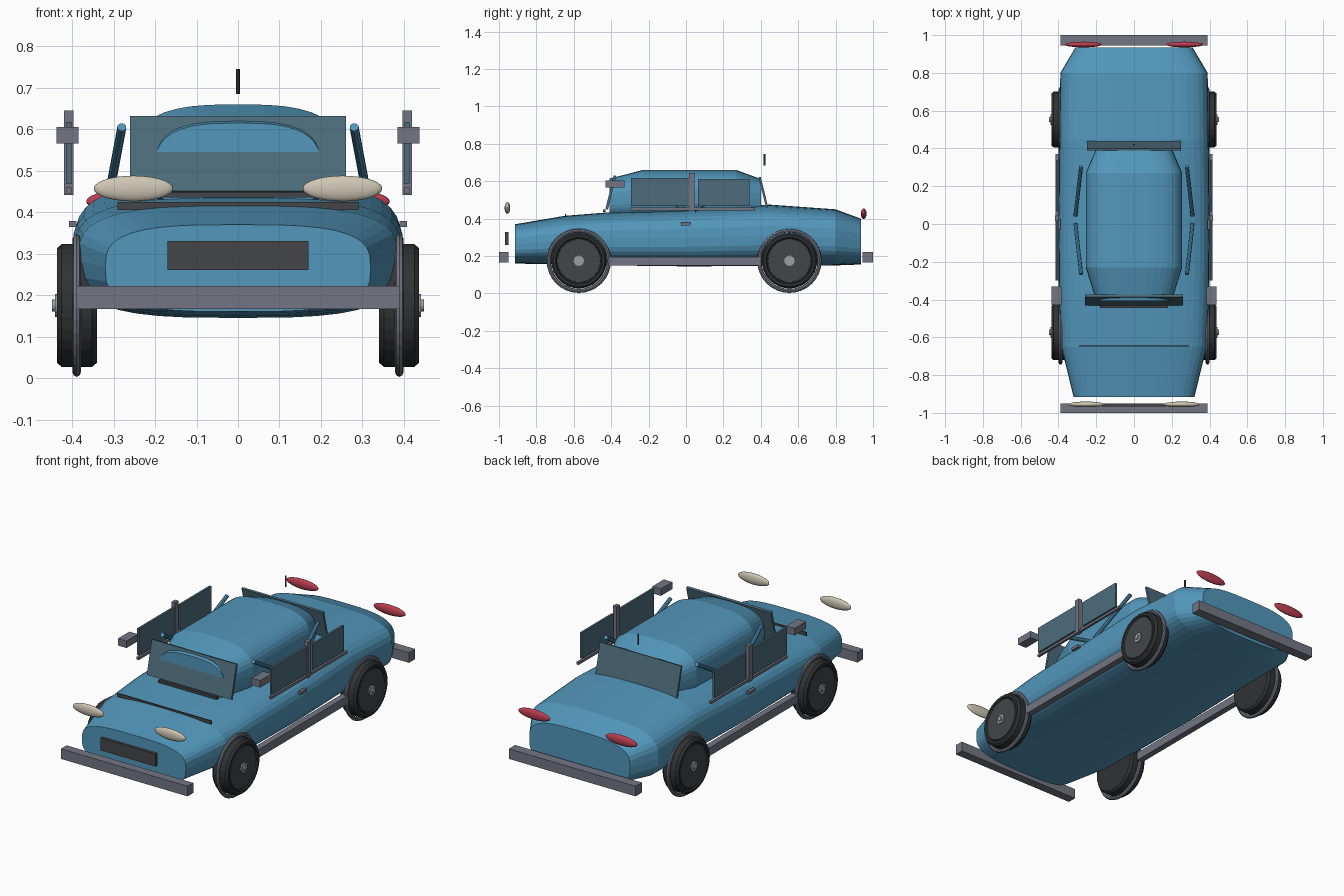
import bpy, bmesh, math
from mathutils import Vector

if "Cube" in bpy.data.objects:
    bpy.data.objects.remove(bpy.data.objects["Cube"])


def mat(name, rgb):
    m = bpy.data.materials.new(name)
    m.diffuse_color = (*rgb, 1)
    m.use_nodes = True
    m.node_tree.nodes["Principled BSDF"].inputs["Base Color"].default_value = m.diffuse_color
    return m


BLUE = mat("blue paint", (0.085, 0.31, 0.50))
GLASS = mat("smoky glass", (0.075, 0.15, 0.20))
METAL = mat("grey metal", (0.17, 0.18, 0.23))
RUBBER = mat("black rubber", (0.030, 0.032, 0.035))
TRIM = mat("dark trim", (0.055, 0.06, 0.065))
HUB = mat("light hub metal", (0.33, 0.35, 0.37))
CREAM = mat("cream lamp", (0.62, 0.57, 0.46))
RED = mat("red lamp", (0.50, 0.05, 0.085))


def finish(name, bm, material):
    bmesh.ops.recalc_face_normals(bm, faces=bm.faces)
    me = bpy.data.meshes.new(name)
    bm.to_mesh(me)
    bm.free()
    me.materials.append(material)
    ob = bpy.data.objects.new(name, me)
    bpy.context.collection.objects.link(ob)
    return ob


def box(name, x, y, z, material, tilt=0):
    """Box from (min, max) ranges, optionally tilted about its own x axis."""
    bm = bmesh.new()
    bmesh.ops.create_cube(bm, size=1)
    bmesh.ops.scale(bm, vec=(x[1] - x[0], y[1] - y[0], z[1] - z[0]), verts=bm.verts)
    ob = finish(name, bm, material)
    ob.location = [(r[0] + r[1]) / 2 for r in (x, y, z)]
    ob.rotation_euler.x = tilt
    return ob


def loft(name, stations, power, material, n=40):
    """Superellipse sections along y: (y, half width, bottom, top)."""
    bm = bmesh.new()
    rings = []
    for y, w, lo, hi in stations:
        ring = []
        for i in range(n):
            a = 2 * math.pi * i / n
            c, s = math.cos(a), math.sin(a)
            px = math.copysign(abs(c) ** (2 / power), c)
            pz = math.copysign(abs(s) ** (2 / power), s)
            ring.append(bm.verts.new((w * px, y, (lo + hi) / 2 + (hi - lo) / 2 * pz)))
        rings.append(ring)
    for a, b in zip(rings, rings[1:]):
        for i in range(n):
            j = (i + 1) % n
            bm.faces.new((a[i], a[j], b[j], b[i]))
    bm.faces.new(rings[0])
    bm.faces.new(rings[-1])
    return finish(name, bm, material)


def lathe_x(name, profile, centre, side, material, n=32, closed=False):
    """Revolve (x, radius) points around an x-parallel axis."""
    bm = bmesh.new()
    rings = [[bm.verts.new((side * x, centre[0] + r * math.cos(2 * math.pi * i / n),
                            centre[1] + r * math.sin(2 * math.pi * i / n)))
              for i in range(n)] for x, r in profile]
    pairs = list(zip(rings, rings[1:]))
    if closed:
        pairs.append((rings[-1], rings[0]))
    else:
        bm.faces.new(rings[0])
        bm.faces.new(rings[-1])
    for a, b in pairs:
        for i in range(n):
            j = (i + 1) % n
            bm.faces.new((a[i], a[j], b[j], b[i]))
    return finish(name, bm, material)


def rod(name, a, b, radius, material):
    a, b = Vector(a), Vector(b)
    bm = bmesh.new()
    bmesh.ops.create_cone(bm, cap_ends=True, segments=10, radius1=radius,
                          radius2=radius, depth=(b - a).length)
    ob = finish(name, bm, material)
    ob.location = (a + b) / 2
    ob.rotation_euler = (b - a).to_track_quat('Z', 'Y').to_euler()
    return ob


def lamp(name, centre, radii, material):
    bm = bmesh.new()
    bmesh.ops.create_uvsphere(bm, u_segments=24, v_segments=14, radius=1)
    bmesh.ops.scale(bm, vec=radii, verts=bm.verts)
    ob = finish(name, bm, material)
    ob.location = centre
    for p in ob.data.polygons:
        p.use_smooth = True


# Body shell and cabin
loft("body", [(-0.915, 0.32, 0.16, 0.37), (-0.65, 0.385, 0.155, 0.415),
              (-0.40, 0.395, 0.15, 0.435), (0.0, 0.40, 0.145, 0.45),
              (0.45, 0.395, 0.147, 0.475), (0.80, 0.39, 0.15, 0.45),
              (0.935, 0.31, 0.155, 0.40)], 3.2, BLUE)
loft("cabin", [(-0.408, 0.20, 0.39, 0.615), (-0.23, 0.255, 0.38, 0.66),
               (0.27, 0.255, 0.38, 0.66), (0.40, 0.20, 0.39, 0.612)], 2.9, BLUE)

# Front and rear screens
box("windscreen", (-0.26, 0.26), (-0.409, -0.395), (0.447, 0.633), GLASS, -0.24)
box("rear_screen", (-0.25, 0.25), (0.408, 0.420), (0.455, 0.625), GLASS, 0.24)
box("cowl_strip", (-0.18, 0.18), (-0.445, -0.43), (0.435, 0.449), TRIM)

# Bumpers, grille, bonnet seam, aerial
box("front_bumper", (-0.39, 0.39), (-1.0, -0.95), (0.166, 0.222), METAL)
box("rear_bumper", (-0.39, 0.39), (0.945, 1.0), (0.166, 0.222), METAL)
box("grille", (-0.17, 0.17), (-0.967, -0.95), (0.26, 0.33), TRIM)
box("bonnet_seam", (-0.29, 0.29), (-0.648, -0.642), (0.405, 0.424), TRIM)
rod("aerial", (0, 0.42, 0.685), (0, 0.42, 0.745), 0.005, TRIM)

for s, side in ((-1, "left"), (1, "right")):
    def span(a, b):
        return tuple(sorted((s * a, s * b)))

    # Lamps
    lamp(side + "_headlamp", (s * 0.252, -0.955, 0.457), (0.096, 0.015, 0.031), CREAM)
    lamp(side + "_tail_lamp", (s * 0.268, 0.95, 0.426), (0.098, 0.015, 0.028), RED)

    # Side windows with centre post, sill strip and mirror
    box(side + "_front_window", span(0.402, 0.414), (-0.295, 0.035), (0.468, 0.617), GLASS)
    box(side + "_rear_window", span(0.402, 0.414), (0.065, 0.34), (0.468, 0.612), GLASS)
    box(side + "_centre_post", span(0.397, 0.419), (0.015, 0.045), (0.442, 0.645), METAL)
    box(side + "_window_strip", span(0.401, 0.415), (-0.30, 0.37), (0.445, 0.459), METAL)
    box(side + "_mirror", span(0.385, 0.438), (-0.43, -0.33), (0.566, 0.605), METAL)

    # Slanted roof posts
    rod(side + "_front_post", (s * 0.31, 0.0, 0.445), (s * 0.28, -0.265, 0.605), 0.011, BLUE)
    rod(side + "_rear_post", (s * 0.31, 0.045, 0.445), (s * 0.28, 0.305, 0.605), 0.011, BLUE)

    # Sill and door handle
    box(side + "_sill", span(0.365, 0.40), (-0.41, 0.40), (0.15, 0.196), METAL)
    box(side + "_door_handle", span(0.39, 0.408), (-0.028, 0.024), (0.364, 0.379), METAL)

    # Wheels with arch rings and hubs
    for y, end in ((-0.573, "front"), (0.553, "rear")):
        c, label = (y, 0.175), side + "_" + end
        lathe_x(label + "_tyre", [(0.34, 0.138), (0.352, 0.148), (0.425, 0.148), (0.437, 0.138),
                                  (0.437, 0.125), (0.430, 0.120)], c, s, RUBBER)
        lathe_x(label + "_wheel_disc", [(0.425, 0.116), (0.434, 0.114)], c, s, TRIM)
        lathe_x(label + "_hub", [(0.43, 0.028), (0.441, 0.028), (0.441, 0.014), (0.449, 0.014)],
                c, s, HUB, n=12)
        ring = [(0.389 + 0.010 * math.cos(math.pi * k / 4),
                 0.161 + 0.011 * math.sin(math.pi * k / 4)) for k in range(8)]
        lathe_x(label + "_arch_ring", ring, c, s, METAL, closed=True)
